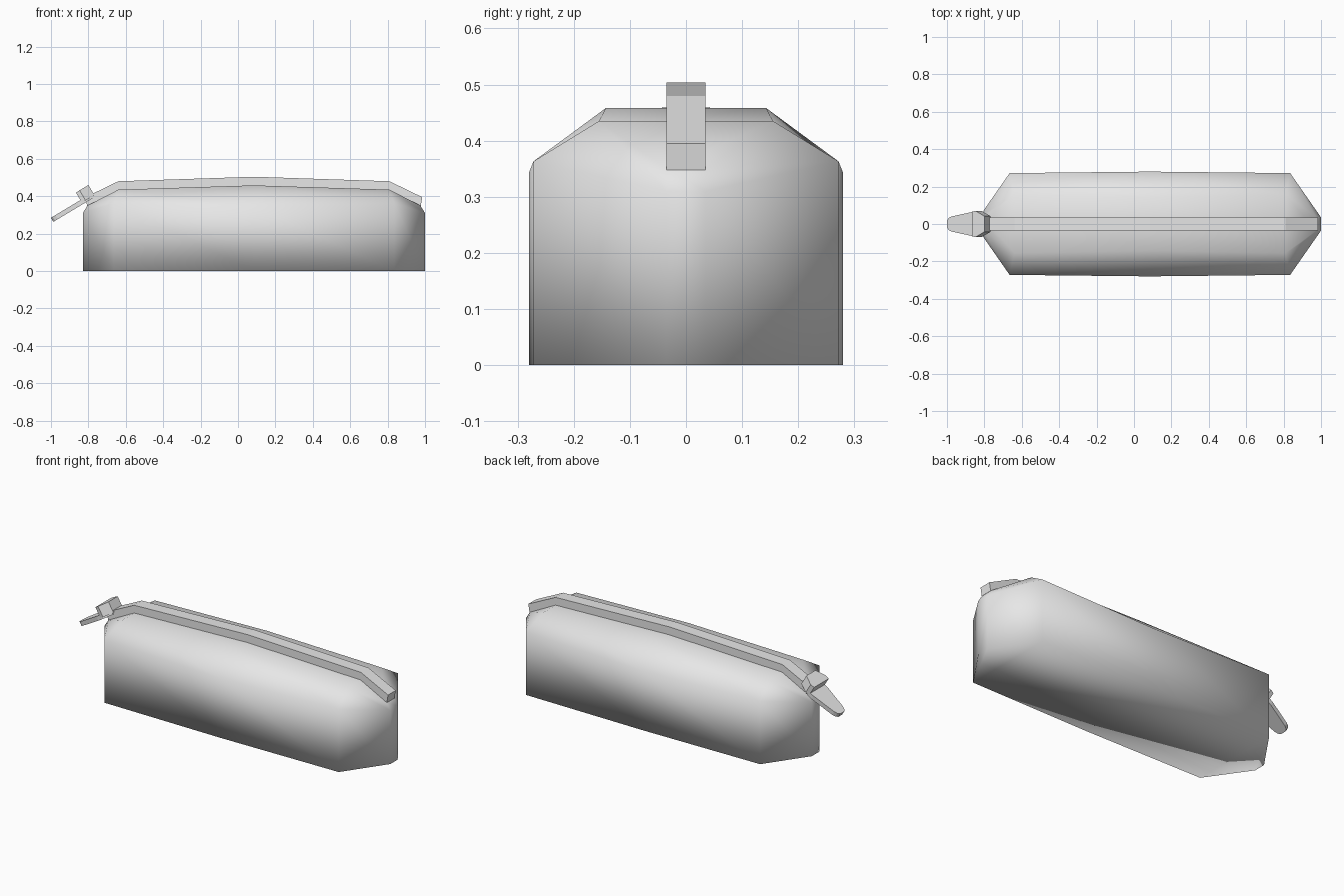
import bpy, bmesh, math
from mathutils import Vector

if "Cube" in bpy.data.objects:
    bpy.data.objects.remove(bpy.data.objects["Cube"])

grey = bpy.data.materials.new("light_grey")
grey.diffuse_color = (0.8, 0.8, 0.8, 1)
grey.use_nodes = True
grey.node_tree.nodes["Principled BSDF"].inputs["Base Color"].default_value = grey.diffuse_color
CX = 0.085  # middle of the case along x


def make_object(name, bm, smooth=False):
    bmesh.ops.recalc_face_normals(bm, faces=bm.faces[:])
    for f in bm.faces:
        f.smooth = smooth
    mesh = bpy.data.meshes.new(name)
    bm.to_mesh(mesh)
    bm.free()
    mesh.materials.append(grey)
    obj = bpy.data.objects.new(name, mesh)
    bpy.context.collection.objects.link(obj)
    return obj


def loft(name, sections, smooth=False):
    """Skin a row of closed rings and cap both ends."""
    bm = bmesh.new()
    rings = [[bm.verts.new(p) for p in ring] for ring in sections]
    n = len(rings[0])
    for a, b in zip(rings, rings[1:]):
        for i in range(n):
            j = (i + 1) % n
            bm.faces.new((a[i], a[j], b[j], b[i]))
    bm.faces.new(rings[0])
    bm.faces.new(rings[-1])
    return make_object(name, bm, smooth)


# Case body: half rings of (x offset, y, z), mirrored in x and y
middle = [(0, .28, 0), (0, .28, .343), (0, .143, .458)]
shoulder = [(.75, .272, 0), (.75, .272, .363), (.725, .155, .435)]
tip = [(.915, .035, 0), (.915, .035, .31), (.89, .035, .35)]


def body_ring(half, side):
    right = [(CX + side * x, y, z) for x, y, z in half]
    left = [(x, -y, z) for x, y, z in reversed(right)]
    return right + left


loft("case_body", [body_ring(h, s) for h, s in
                   ((tip, -1), (shoulder, -1), (middle, 1), (shoulder, 1), (tip, 1))],
     smooth=True)

# Zip strip running over the top
path = [(-.892, .348, .395), (-.725, .435, .48), (0, .458, .504),
        (.725, .435, .48), (.892, .348, .395)]
W = .035
loft("zip_strip", [[(CX + x, -W, lo), (CX + x, W, lo),
                    (CX + x + (.008 if x > .8 else -.008 if x < -.8 else 0), W, hi),
                    (CX + x + (.008 if x > .8 else -.008 if x < -.8 else 0), -W, hi)]
                   for x, lo, hi in path])

# Slider and pull tab, laid out along a 30 degree slope
origin = Vector((-.77, 0, .41))
along = Vector((-math.cos(math.radians(31)), 0, -math.sin(math.radians(31))))
normal = Vector((along.z, 0, -along.x))


def sloped_plate(name, plan, low, high):
    rings = []
    for u, w in plan:
        rings.append([origin + along * u + normal * n + Vector((0, y, 0))
                      for y, n in ((-w, low), (w, low), (w, high), (-w, high))])
    return loft(name, rings)


sloped_plate("zip_slider", [(0, .042), (.055, .07), (.078, .066)], -.005, .058)
sloped_plate("pull_tab", [(.01, .04), (.07, .066), (.1, .065), (.235, .04),
                          (.252, .032), (.262, .018)], -.014, .011)
